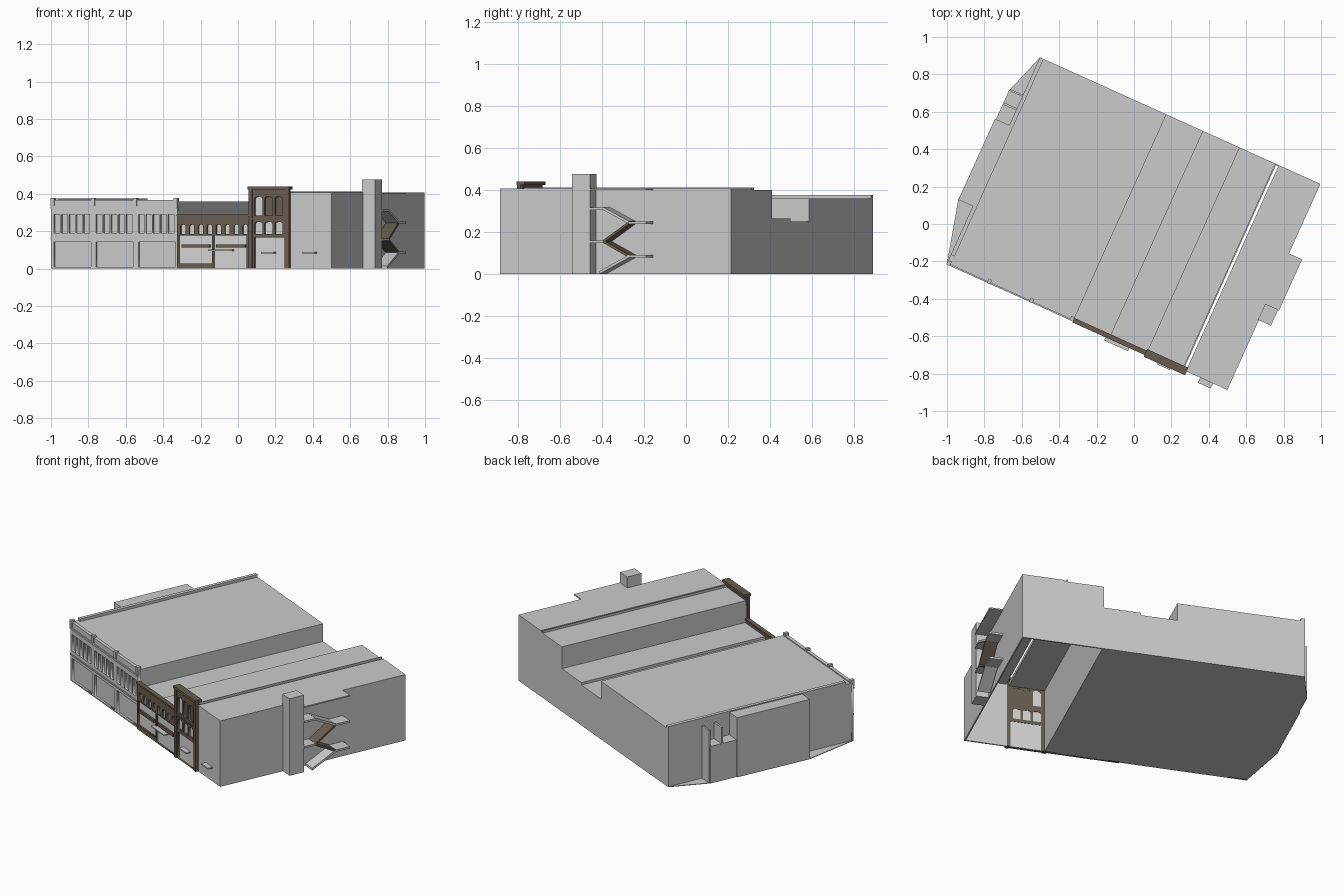
import bpy, bmesh, math

if "Cube" in bpy.data.objects:
    bpy.data.objects.remove(bpy.data.objects["Cube"])

# Local frame: u runs along the street front, v runs to the back, whole block turned on the site
TURN = math.radians(-24.3)
ORIGIN = (-1.0, -0.21, 0)


def material(name, rgb):
    m = bpy.data.materials.new(name)
    m.diffuse_color = (*rgb, 1)
    m.use_nodes = True
    m.node_tree.nodes["Principled BSDF"].inputs["Base Color"].default_value = m.diffuse_color
    return m


GREY = material("plain grey", (0.60, 0.60, 0.60))
LIGHT = material("light glazing", (0.66, 0.66, 0.66))
BROWN = material("dark brown", (0.14, 0.11, 0.08))


def add(name, mesh, mat):
    ob = bpy.data.objects.new(name, mesh)
    bpy.context.collection.objects.link(ob)
    mesh.materials.clear()
    mesh.materials.append(mat)
    ob.location = ORIGIN
    ob.rotation_euler = (0, 0, TURN)
    return ob


def boxes(name, mat, *specs):
    """One object from boxes given as (u0, u1, v0, v1, z0, z1)."""
    bm = bmesh.new()
    for s in specs:
        vs = bmesh.ops.create_cube(bm, size=1)["verts"]
        for v in vs:
            for i in range(3):
                a, b = s[2 * i], s[2 * i + 1]
                v.co[i] = (a + b) / 2 + v.co[i] * (b - a)
    me = bpy.data.meshes.new(name)
    bm.to_mesh(me)
    bm.free()
    return add(name, me, mat)


def prism(name, mat, pts, axis, a, b):
    """Extrude a 2D outline: axis 'z' takes (u,v) points, axis 'u' takes (v,z) points."""
    bm = bmesh.new()
    put = (lambda p, t: (p[0], p[1], t)) if axis == "z" else (lambda p, t: (t, p[0], p[1]))
    f = bm.faces.new([bm.verts.new(put(p, a)) for p in pts])
    ext = bmesh.ops.extrude_face_region(bm, geom=[f])["geom"]
    for v in ext:
        if isinstance(v, bmesh.types.BMVert):
            v.co[2 if axis == "z" else 0] = b
    bmesh.ops.recalc_face_normals(bm, faces=bm.faces)
    me = bpy.data.meshes.new(name)
    bm.to_mesh(me)
    bm.free()
    return add(name, me, mat)


def rect(u0, u1, z0, z1):
    return [(u0, z0), (u1, z0), (u1, z1), (u0, z1)]


def arch(u0, u1, z0, z1, rise=0.01):
    c, r = (u0 + u1) / 2, (u1 - u0) / 2
    top = [(c + r * math.cos(t * math.pi / 6), z1 - rise + rise * math.sin(t * math.pi / 6))
           for t in range(7)]
    return [(u0, z0), (u1, z0)] + top


def facade(name, mat, outline, holes, v0, v1):
    """Upright sheet with openings, made from a filled 2D curve."""
    cu = bpy.data.curves.new(name, "CURVE")
    cu.dimensions, cu.fill_mode, cu.extrude = "2D", "BOTH", (v1 - v0) / 2
    for pts in [outline] + holes:
        sp = cu.splines.new("POLY")
        sp.points.add(len(pts) - 1)
        for p, q in zip(sp.points, pts):
            p.co = (q[0], q[1], 0, 1)
        sp.use_cyclic_u = True
    tmp = bpy.data.objects.new(name + " helper", cu)
    bpy.context.collection.objects.link(tmp)
    dg = bpy.context.evaluated_depsgraph_get()
    me = bpy.data.meshes.new_from_object(tmp.evaluated_get(dg))
    bpy.data.objects.remove(tmp)
    for v in me.vertices:
        x, y, z = v.co
        v.co = (x, (v0 + v1) / 2 - z, y)
    return add(name, me, mat)


A, B, C, D, W = 0.742, 0.955, 1.170, 1.398, 1.645   # section edges
L = 1.208                                            # depth

# Left hall, with its wide ground slab
boxes("left_hall", GREY, (0, A, 0.012, L, 0, 0.36))
prism("ground_slab", GREY,
      [(0, 0), (A, 0), (A, L), (0, L), (-0.073, 0.99), (-0.085, 0.335)], "z", 0, 0.004)
boxes("hall_parapets", GREY,
      (0, 0.022, 0.05, L, 0.355, 0.376), (0, A, 0, 0.02, 0.35, 0.366))

# Hall street front: three bays, a shop opening and five windows in each
holes = []
bay = A / 3
for k in range(3):
    u = k * bay
    holes.append(rect(u + 0.018, u + bay - 0.012, 0.008, 0.142))
    w = (bay - 0.03) / 5
    holes += [rect(u + 0.018 + i * w, u + 0.018 + i * w + w - 0.008, 0.19, 0.29) for i in range(5)]
facade("hall_front", GREY, rect(0, A, 0, 0.36), holes, 0, 0.0125)
boxes("hall_cornices", GREY,
      (0, A, -0.006, 0.01, 0.322, 0.332), (0, A, -0.004, 0.01, 0.160, 0.168))
boxes("hall_finials", GREY,
      *[(min(max(k * bay - 0.01, 0), A - 0.02), min(max(k * bay + 0.01, 0.02), A), -0.007, 0.018,
         0.335, 0.378) for k in range(4)])

# Side block and lean-to shaft on the left wall
boxes("side_block", GREY, (-0.084, 0, 0.335, 0.81, 0, 0.37))
boxes("side_shaft", GREY, (-0.078, 0, 0.81, 0.98, 0, 0.23),
      (-0.075, 0, 0.978, 0.988, 0, 0.33), (-0.078, 0, 0.897, 0.909, 0.2, 0.33))

# Low middle shops
boxes("middle_shops", GREY, (A, B, 0.012, L, 0, 0.25), (B, C, 0.012, L, 0, 0.265))
mid = [arch(A + 0.022 + i * 0.052, A + 0.022 + i * 0.052 + 0.028, 0.184, 0.236) for i in range(8)]
mid += [rect(A + 0.012, B - 0.006, 0.028, 0.178), rect(B + 0.004, C - 0.018, 0.004, 0.178)]
facade("middle_front", BROWN, rect(A, C, 0, 0.288), mid, -0.008, 0.008)
boxes("middle_glazing", LIGHT, (A + 0.005, C - 0.005, 0.002, 0.0125, 0, 0.24))
boxes("middle_signboards", BROWN,
      (A + 0.03, B - 0.02, -0.012, 0, 0.112, 0.130), (B + 0.02, C - 0.025, -0.012, 0, 0.112, 0.130))
boxes("middle_coping", BROWN, (A, C, -0.012, 0.014, 0.28, 0.29))

# Right pair of buildings: open-bottomed shell with a slit between the roofs
T = 0.008
boxes("right_shell", GREY,
      (C, C + T, 0.0, L, 0, 0.40), (C, W, L - T, L, 0, 0.40),
      (W - T, W, 0, L, 0, 0.408), (D, W, 0, T, 0, 0.408))
boxes("tall_shop_roof", GREY, (C, D - 0.012, 0, L, 0.392, 0.40))
boxes("end_roof", GREY, (D + 0.003, W, 0, L, 0.40, 0.408))
boxes("roof_divider", GREY, (D - 0.018, D - 0.011, 0.01, L, 0.392, 0.413))

# Tall brown shop front
w = (D - C - 0.05) / 3
cols = [C + 0.03 + i * w for i in range(3)]
tall = [arch(u, u + w - 0.014, 0.185, 0.25) for u in cols]
tall += [arch(u, u + w - 0.014, 0.285, 0.385, 0.012) for u in cols]
tall += [rect(C + 0.03, D - 0.022, 0, 0.165)]
facade("tall_front", BROWN, rect(C, D, 0, 0.435), tall, -0.012, 0.008)
boxes("tall_glazing", LIGHT, (C + 0.02, D - 0.015, 0.0, 0.006, 0, 0.255),
      (cols[0] - 0.004, cols[0] + w - 0.01, 0.0, 0.006, 0.28, 0.39))
boxes("tall_upper_panes", BROWN, (cols[1] - 0.004, D - 0.015, 0.0, 0.006, 0.28, 0.39))
boxes("tall_cornice", BROWN, (C - 0.006, D + 0.008, -0.022, 0.022, 0.424, 0.44),
      (C, D, -0.016, 0.0, 0.262, 0.27))
boxes("tall_pilasters", BROWN, (C - 0.004, C + 0.018, -0.018, 0, 0, 0.425),
      (D - 0.016, D + 0.006, -0.018, 0, 0, 0.425))

# Flat canopies over the doors
boxes("door_canopies", GREY,
      (0.935, 1.075, -0.03, 0, 0.094, 0.101),
      (1.245, 1.320, -0.03, 0, 0.080, 0.088),
      (1.485, 1.560, -0.03, 0, 0.080, 0.088))

# Stair shaft and fire escape on the right wall
boxes("stair_shaft", GREY, (W - 0.005, 1.716, 0.409, 0.503, 0, 0.476))
O = 1.722
boxes("escape_landings", GREY,
      (W, O, 0.50, 0.80, 0.400, 0.408),
      *[(W, O, 0.71, 0.80, z - 0.006, z + 0.006) for z in (0.085, 0.245)],
      *[(W, O, 0.503, 0.575, z - 0.006, z + 0.006) for z in (0.155, 0.312)])


def flight(name, mat, a, b):
    prism(name, mat, [(a[0], a[1] - 0.007), (b[0], b[1] - 0.007),
                      (b[0], b[1] + 0.007), (a[0], a[1] + 0.007)], "u", W + 0.004, O)


flight("escape_flight_1", GREY, (0.555, 0.007), (0.71, 0.085))
flight("escape_flight_2", BROWN, (0.71, 0.085), (0.575, 0.155))
flight("escape_flight_3", BROWN, (0.575, 0.155), (0.71, 0.245))
flight("escape_flight_4", GREY, (0.71, 0.245), (0.575, 0.312))
